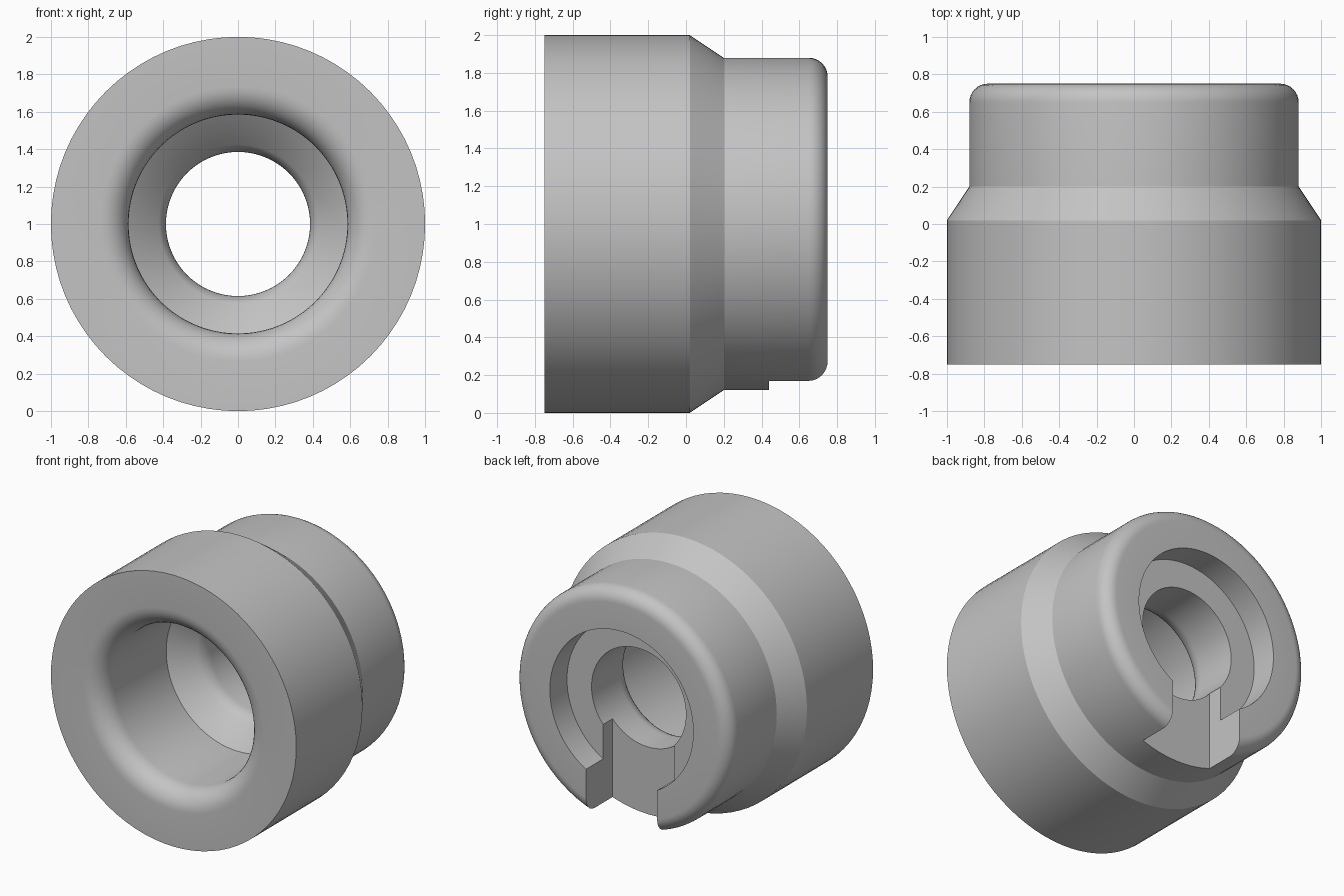
import bpy, bmesh, math
from mathutils import Vector

default = bpy.data.objects.get("Cube")
if default:
    bpy.data.objects.remove(default, do_unlink=True)

SEGMENTS = 80
AXIS = Vector((0, 0, 1))

grey = bpy.data.materials.new("plain_grey")
grey.use_nodes = True
colour = (0.55, 0.55, 0.55, 1)
grey.diffuse_color = colour
grey.node_tree.nodes["Principled BSDF"].inputs["Base Color"].default_value = colour


def arc(r, y, radius, start, end, steps=8):
    """Rounded corner as (radius, depth) points, angles in degrees."""
    angles = [math.radians(start + (end - start) * i / steps) for i in range(steps + 1)]
    return [(r + radius * math.cos(a), y + radius * math.sin(a)) for a in angles]


# Closed cross-section: outer wall, rounded rear rim, recess, bore, rounded mouth
profile = [(1, -0.75), (1, 0.02), (0.88, 0.2)]
profile += arc(0.78, 0.65, 0.1, 0, 90)
profile += [(0.585, 0.75), (0.585, 0.55), (0.385, 0.55)]
profile += arc(0.535, 0.23, 0.15, 180, 222, 5)
profile += [(0.585, 0.0)]
profile += arc(0.735, -0.6, 0.15, 180, 270)

bm = bmesh.new()
ring = [bm.verts.new((r, y, AXIS.z)) for r, y in profile]
edges = [bm.edges.new((a, b)) for a, b in zip(ring, ring[1:] + ring[:1])]
bmesh.ops.spin(bm, geom=ring + edges, cent=AXIS, axis=(0, 1, 0),
               angle=math.tau, steps=SEGMENTS, use_duplicate=False)
bmesh.ops.remove_doubles(bm, verts=bm.verts, dist=0.0001)
bmesh.ops.recalc_face_normals(bm, faces=bm.faces)
mesh = bpy.data.meshes.new("collar_body")
bm.to_mesh(mesh)
bm.free()
mesh.materials.append(grey)
body = bpy.data.objects.new("collar_body", mesh)
bpy.context.collection.objects.link(body)

# Slot through the lower rear rim, open to the bore
bpy.ops.mesh.primitive_cube_add(size=1, location=(0, 0.94, 0.45))
cutter = bpy.context.object
cutter.name = "slot_cutter"
cutter.scale = (0.58, 1, 1.1)
cutter.hide_render = True
cutter.data.materials.append(grey)

bpy.ops.object.select_all(action="DESELECT")
body.select_set(True)
bpy.context.view_layer.objects.active = body
cut = body.modifiers.new("slot", "BOOLEAN")
cut.operation = "DIFFERENCE"
cut.solver = "EXACT"
cut.object = cutter
bpy.ops.object.modifier_apply(modifier=cut.name)
bpy.data.objects.remove(cutter, do_unlink=True)

bpy.ops.object.shade_smooth_by_angle(angle=math.radians(25))
